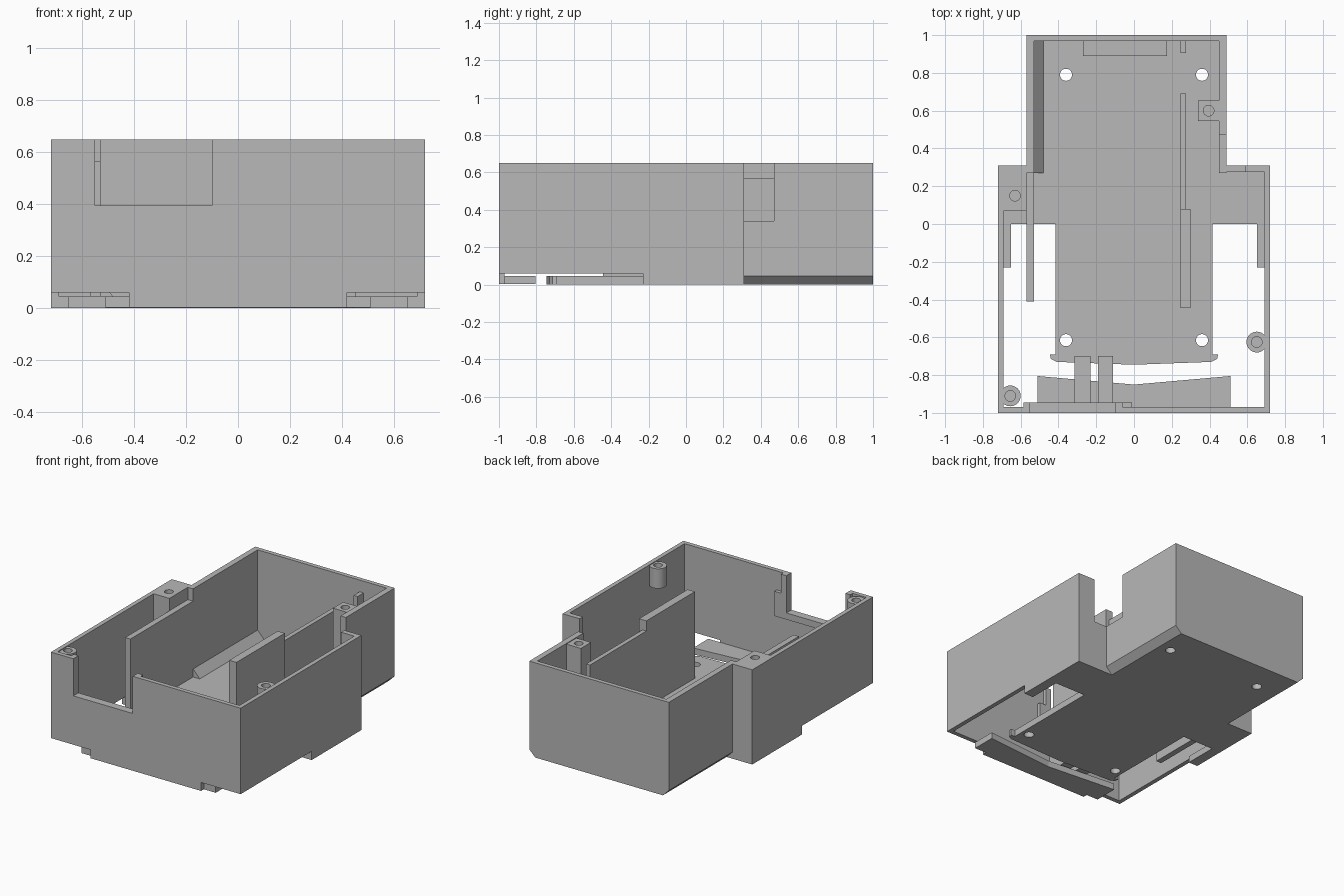
import bpy, bmesh
from mathutils import Vector

if "Cube" in bpy.data.objects:
    bpy.data.objects.remove(bpy.data.objects["Cube"], do_unlink=True)

plastic = bpy.data.materials.new("grey plastic")
plastic.use_nodes = True
GREY = (0.48, 0.48, 0.48, 1)
plastic.diffuse_color = GREY
plastic.node_tree.nodes["Principled BSDF"].inputs["Base Color"].default_value = GREY

TOP, FLOOR, RAISED = 0.65, 0.045, 0.06


def finish(name, bm):
    bmesh.ops.recalc_face_normals(bm, faces=bm.faces)
    mesh = bpy.data.meshes.new(name)
    bm.to_mesh(mesh)
    bm.free()
    mesh.materials.append(plastic)
    ob = bpy.data.objects.new(name, mesh)
    bpy.context.collection.objects.link(ob)
    return ob


def prism(name, pts, axis, lo, hi):
    """Extrude a 2D profile along an axis; the profile uses the other two axes in order."""
    bm = bmesh.new()

    def place(p, t):
        c = list(p)
        c.insert("xyz".index(axis), t)
        return bm.verts.new(c)
    face = bm.faces.new([place(p, lo) for p in pts])
    geom = bmesh.ops.extrude_face_region(bm, geom=[face])["geom"]
    step = Vector([hi - lo if a == axis else 0 for a in "xyz"])
    bmesh.ops.translate(bm, vec=step, verts=[g for g in geom if isinstance(g, bmesh.types.BMVert)])
    return finish(name, bm)


def box(name, x0, x1, y0, y1, z0, z1):
    return prism(name, [(x0, y0), (x1, y0), (x1, y1), (x0, y1)], "z", z0, z1)


def cylinder(name, x, y, r, z0, z1):
    bm = bmesh.new()
    bmesh.ops.create_cone(bm, cap_ends=True, segments=32, radius1=r, radius2=r, depth=z1 - z0)
    bmesh.ops.translate(bm, vec=(x, y, (z0 + z1) / 2), verts=bm.verts)
    return finish(name, bm)


def drill(ob, x, y, r, z0, z1):
    cutter = cylinder("cutter", x, y, r, z0, z1)
    cutter.hide_render = True
    mod = ob.modifiers.new("hole", "BOOLEAN")
    mod.operation, mod.solver, mod.object = "DIFFERENCE", "EXACT", cutter
    bpy.context.view_layer.objects.active = ob
    bpy.ops.object.modifier_apply(modifier=mod.name)
    bpy.data.objects.remove(cutter, do_unlink=True)


# Floor: chamfered rear tray and the wide front plate with side openings
rear_floor = prism("rear_floor", [(-0.525, 0), (0.445, 0), (0.49, FLOOR), (-0.57, FLOOR)],
                   "y", 0.31, 1)
half = [(0.72, 0.31), (0.72, -0.23), (0.65, -0.23), (0.65, 0), (0.415, 0),
        (0.415, -0.69), (0.445, -0.69), (0.44, -0.715), (0.41, -0.73)]
front_floor = prism("front_floor", half + [(0, -0.745)] + [(-x, y) for x, y in reversed(half)],
                    "z", 0, FLOOR)
for x in (-0.36, 0.36):
    drill(rear_floor, x, 0.79, 0.032, -0.1, 0.1)
    drill(front_floor, x, -0.615, 0.032, -0.1, 0.1)

# Front lip below the gap
lip = [(0.42, -1), (0.42, -0.97), (0.51, -0.97), (0.51, -0.805)]
prism("front_lip", lip + [(0, -0.85)] + [(-x, y) for x, y in reversed(lip)], "z", 0.002, FLOOR)

# Front wall with cable cutout
prism("front_wall", [(-0.72, RAISED), (-0.42, RAISED), (-0.42, 0.002), (0.42, 0.002),
                     (0.42, RAISED), (0.72, RAISED), (0.72, TOP), (-0.1, TOP),
                     (-0.1, 0.395), (-0.55, 0.395), (-0.55, TOP), (-0.72, TOP)],
      "y", -1, -0.97)
prism("cutout_flange", [(-0.585, 0.35), (-0.01, 0.35), (-0.01, 0.52), (-0.06, 0.52),
                        (-0.06, TOP), (-0.1, TOP), (-0.1, 0.395), (-0.55, 0.395),
                        (-0.55, TOP), (-0.585, TOP)], "y", -0.972, -0.945)

# Wide side walls, raised toward the front
for side, x in (("left", 0.69), ("right", -0.72)):
    prism(side + "_wide_wall", [(-1, RAISED), (-0.23, RAISED), (-0.23, 0), (0.31, 0),
                                (0.31, TOP), (-1, TOP)], "x", x, x + 0.03)

# Rear tray walls, with a notch at the left shoulder
box("back_wall", -0.57, 0.49, 0.97, 1, FLOOR, TOP)
box("rear_right_wall", -0.57, -0.53, 0.27, 1, FLOOR, TOP)
prism("rear_left_wall", [(0.27, FLOOR), (1, FLOOR), (1, TOP), (0.47, TOP),
                         (0.47, 0.34), (0.27, 0.34)], "x", 0.45, 0.49)
prism("left_shoulder_wall", [(0.45, FLOOR), (0.72, FLOOR), (0.72, TOP), (0.59, TOP),
                             (0.59, 0.34), (0.45, 0.34)], "y", 0.275, 0.31)
prism("inner_fillet", [(-0.535, FLOOR), (-0.48, FLOOR), (-0.53, 0.1), (-0.535, 0.1)],
      "y", 0.27, 0.975)

# Inner partitions
box("right_partition", -0.57, -0.53, -0.41, 0.275, FLOOR, 0.565)
box("left_partition_thick", 0.245, 0.30, -0.445, 0.08, FLOOR, 0.64)
box("left_partition_thin", 0.245, 0.275, 0.07, 0.69, FLOOR, 0.57)
box("left_partition_stub", 0.245, 0.275, 0.905, 0.975, FLOOR, 0.57)
box("rear_ledge", -0.27, 0.175, 0.89, 0.975, FLOOR, 0.1)

# Ribs bridging the gap behind the front wall
for i, (a, b) in enumerate(((-0.315, -0.23), (-0.19, -0.11))):
    box(f"front_rib_{i + 1}", a, b, -0.975, -0.70, RAISED, 0.2)

# Screw blocks and round screw bosses
block = box("right_screw_block", -0.72, -0.57, 0.07, 0.31, FLOOR, TOP)
drill(block, -0.63, 0.15, 0.028, 0.5, 0.8)
block = box("left_screw_block", 0.34, 0.455, 0.545, 0.655, FLOOR, 0.645)
drill(block, 0.395, 0.6, 0.028, 0.5, 0.8)
for side, x, y in (("left", 0.65, -0.625), ("right", -0.655, -0.91)):
    boss = cylinder(side + "_screw_boss", x, y, 0.055, 0.51, 0.645)
    drill(boss, x, y, 0.028, 0.54, 0.8)
    bpy.ops.object.select_all(action="DESELECT")
    boss.select_set(True)
    bpy.context.view_layer.objects.active = boss
    bpy.ops.object.shade_smooth_by_angle()
